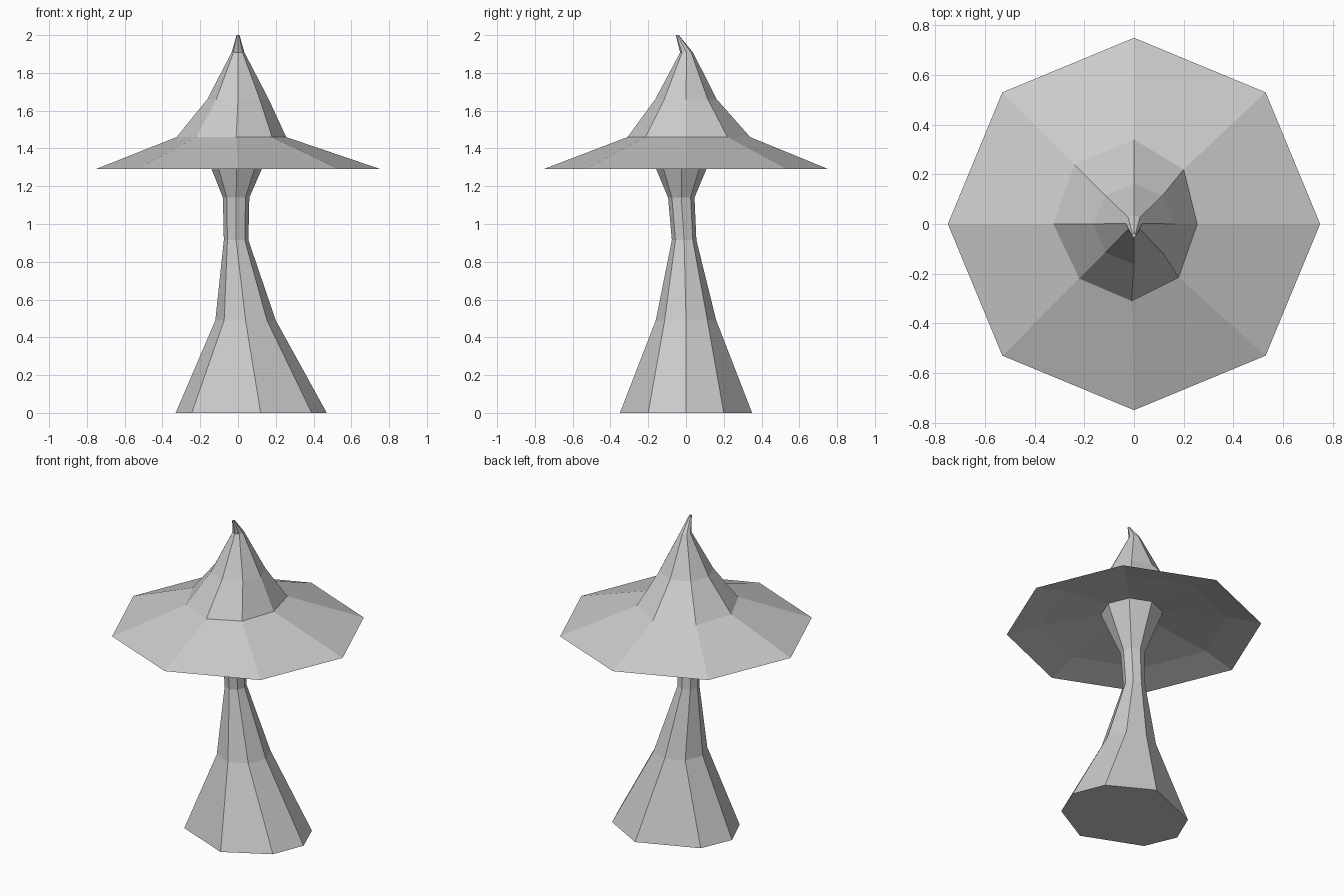
import bpy, bmesh, math

if "Cube" in bpy.data.objects:
    bpy.data.objects.remove(bpy.data.objects["Cube"])

SIDES = 8


def ring(x, y, z, r):
    """Octagon with a corner on +x."""
    return [(x + r * math.cos(math.tau * i / SIDES),
             y + r * math.sin(math.tau * i / SIDES), z) for i in range(SIDES)]


def loft(name, rings):
    """Skin a stack of rings and close both ends."""
    bm = bmesh.new()
    loops = [[bm.verts.new(p) for p in pts] for pts in rings]
    for a, b in zip(loops, loops[1:]):
        for i in range(SIDES):
            j = (i + 1) % SIDES
            bm.faces.new((a[i], a[j], b[j], b[i]))
    bm.faces.new(loops[0][::-1])
    bm.faces.new(loops[-1])
    bmesh.ops.recalc_face_normals(bm, faces=bm.faces)
    mesh = bpy.data.meshes.new(name)
    bm.to_mesh(mesh)
    bm.free()
    obj = bpy.data.objects.new(name, mesh)
    bpy.context.collection.objects.link(obj)
    return obj


# Stem: lopsided foot leaning to +x, narrow waist, flare into the cap
half = [(0.47, 0), (0.39, 0.20), (0.12, 0.35), (-0.245, 0.20), (-0.33, 0)]
foot = [(x, y, 0) for x, y in half] + [(x, -y, 0) for x, y in half[3:0:-1]]
loft("stem", [
    foot,
    ring(0.04, 0, 0.49, 0.16),
    ring(-0.01, -0.01, 0.915, 0.065),
    ring(-0.01, -0.025, 1.14, 0.07),
    ring(-0.005, -0.025, 1.41, 0.183),
])

# Cap: hollowed underside, wide brim, uneven shoulder, bent pointed tip
shoulder = [(0.255, 0), (0.20, 0.22), (0, 0.34), (-0.24, 0.24),
            (-0.325, 0), (-0.22, -0.22), (-0.01, -0.31), (0.18, -0.215)]
loft("cap", [
    ring(-0.005, -0.025, 1.41, 0.18),
    ring(0, 0, 1.345, 0.55),
    ring(0, 0, 1.292, 0.75),
    [(x, y, 1.46) for x, y in shoulder],
    ring(0, 0, 1.66, 0.163),
    ring(0, 0.003, 1.908, 0.034),
    ring(0, -0.046, 2.0, 0.008),
])
